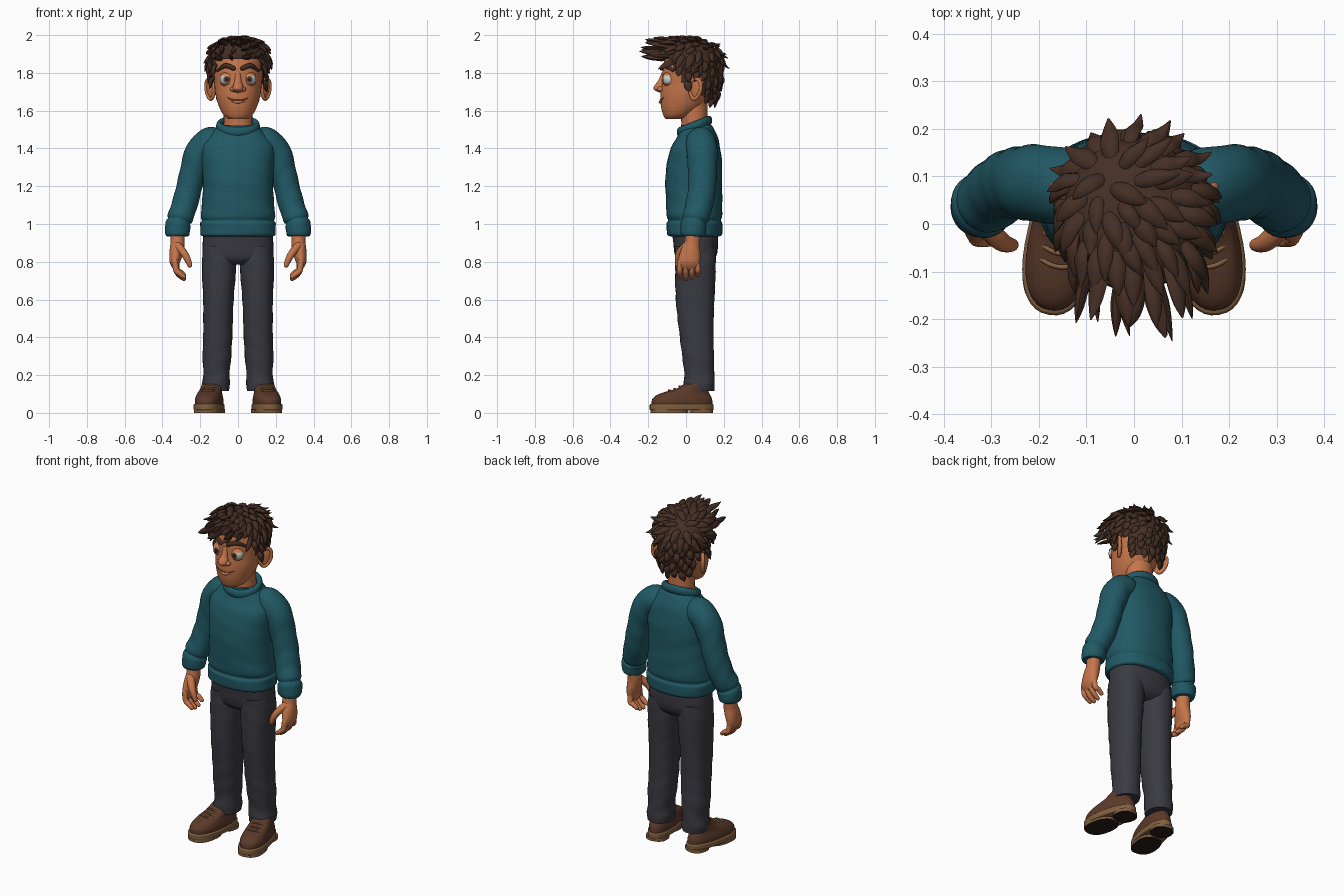
import bpy, bmesh, math, random
from math import sin, cos, pi, copysign, radians
from mathutils import Vector, Matrix

random.seed(7)
cube = bpy.data.objects.get("Cube")
if cube:
    bpy.data.objects.remove(cube, do_unlink=True)


def material(name, r, g, b):
    m = bpy.data.materials.new(name)
    m.use_nodes = True
    m.diffuse_color = (r, g, b, 1)
    node = next(n for n in m.node_tree.nodes if n.type == 'BSDF_PRINCIPLED')
    node.inputs["Base Color"].default_value = (r, g, b, 1)
    node.inputs["Roughness"].default_value = 0.7
    return m


SKIN = material("skin", 0.56, 0.18, 0.07)
LIP = material("lip", 0.28, 0.07, 0.035)
HAIR = material("dark_brown_hair", 0.06, 0.028, 0.018)
WOOL = material("teal_wool", 0.015, 0.1, 0.13)
DENIM = material("charcoal_denim", 0.042, 0.042, 0.054)
LEATHER = material("brown_leather", 0.105, 0.042, 0.023)
TAN = material("tan_sole", 0.22, 0.115, 0.05)
DARK = material("near_black", 0.02, 0.013, 0.01)
WHITE = material("eye_white", 0.6, 0.6, 0.58)
IRIS = material("brown_iris", 0.12, 0.06, 0.035)


def slope(d0, d1):
    if d0 * d1 <= 0:
        return 0
    return copysign(min(abs(d0 + d1) / 2, 3 * abs(d0), 3 * abs(d1)), d0)


def spline(pts, steps, closed):
    """Smooth samples through control points, without overshoot."""
    n, out = len(pts), []
    for i in range(n if closed else n - 1):
        quad = [pts[(i + k) % n if closed else min(max(i + k, 0), n - 1)] for k in (-1, 0, 1, 2)]
        for s in range(steps):
            t, row = s / steps, []
            for a, b, c, d in zip(*quad):
                m0, m1 = slope(b - a, c - b), slope(c - b, d - c)
                row.append(b + (c - b) * t * t * (3 - 2 * t) + m0 * t * (t - 1) ** 2 + m1 * t * t * (t - 1))
            out.append(row)
    return out if closed else out + [list(pts[-1])]


def add_tube(bm, pts, n=24, steps=5, flat=False, ref=(0, 1, 0), power=2, taper=0, fold=0,
             closed=False, rounded=False):
    """Skin of elliptical rings; each point is x, y, z, width radius, depth radius."""
    rows = spline(pts, steps, closed)
    if rounded:
        for end, nxt in ((0, 1), (-1, -2)):
            p, r = Vector(rows[end][:3]), rows[end][3:]
            out = (p - Vector(rows[nxt][:3])).normalized()
            for a in (0.6, 1.1, 1.45):
                row = [*(p + out * min(r) * sin(a)), r[0] * cos(a), r[1] * cos(a)]
                rows.insert(0 if end == 0 else len(rows), row)
    count, rings = len(rows), []
    for i, (x, y, z, rx, ry) in enumerate(rows):
        v, u = Vector((1, 0, 0)), Vector((0, 1, 0))
        if not flat:
            a = rows[(i - 1) % count if closed else max(i - 1, 0)]
            b = rows[(i + 1) % count if closed else min(i + 1, count - 1)]
            t = (Vector(b[:3]) - Vector(a[:3])).normalized()
            u = Vector(ref)
            u = (u - t * u.dot(t)).normalized()
            v = u.cross(t)
        ring = []
        for k in range(n):
            ang = 2 * pi * k / n
            c, s = cos(ang), sin(ang)
            c, s = copysign(abs(c) ** (2 / power), c), copysign(abs(s) ** (2 / power), s)
            g = 1 + fold * sin(60 * z + 3 * c + 2 * s)
            ring.append(bm.verts.new(Vector((x, y, z)) + v * (rx * c * g * (1 - taper * s)) + u * (ry * s * g)))
        rings.append(ring)
    for i in range(count if closed else count - 1):
        a, b = rings[i], rings[(i + 1) % count]
        for k in range(n):
            bm.faces.new((a[k], a[(k + 1) % n], b[(k + 1) % n], b[k]))
    if not closed:
        bm.faces.new(rings[0])
        bm.faces.new(rings[-1])


def finish(bm, name, *mats, mirror=False, xf=None, rule=None):
    if xf:
        bm.transform(xf)
    bmesh.ops.recalc_face_normals(bm, faces=bm.faces[:])
    if rule:
        for f in bm.faces:
            f.material_index = rule(f)
    mesh = bpy.data.meshes.new(name)
    bm.to_mesh(mesh)
    bm.free()
    for m in mats:
        mesh.materials.append(m)
    mesh.shade_smooth()
    mesh.set_sharp_from_angle(angle=radians(55))
    ob = bpy.data.objects.new(name, mesh)
    bpy.context.scene.collection.objects.link(ob)
    if mirror:
        ob.modifiers.new("mirror", 'MIRROR').use_mirror_merge = False
    return ob


def part(name, pts, mat, mirror=False, xf=None, **kw):
    bm = bmesh.new()
    add_tube(bm, pts, **kw)
    return finish(bm, name, mat, mirror=mirror, xf=xf)


def stack(name, rings, mat, **kw):
    """Horizontal rings centred on x = 0: z, y, width radius, depth radius."""
    return part(name, [(0, y, z, rx, ry) for z, y, rx, ry in rings], mat, flat=True, **kw)


def ball(bm, centre, size, turn=None):
    m = Matrix.Translation(centre) @ (turn or Matrix()) @ Matrix.Diagonal((*size, 1))
    bmesh.ops.create_uvsphere(bm, u_segments=24, v_segments=24, radius=1, matrix=m)


# Head, neck and nose
stack("head", [(1.555, -.065, .045, .042), (1.575, -.045, .075, .075), (1.62, -.02, .1, .112),
               (1.68, 0, .118, .136), (1.74, .015, .125, .145), (1.8, .02, .13, .145),
               (1.86, .025, .13, .14), (1.91, .02, .115, .12), (1.945, .01, .07, .08)], SKIN, n=40)
stack("neck", [(1.46, .05, .085, .075), (1.54, .045, .076, .07), (1.68, .04, .08, .075)], SKIN)
stack("nose", [(1.805, -.115, .014, .012), (1.76, -.126, .018, .021), (1.732, -.137, .027, .031),
               (1.716, -.139, .03, .033), (1.702, -.13, .024, .025), (1.693, -.122, .006, .008)], SKIN)
bm = bmesh.new()
ball(bm, (.026, -.134, 1.714), (.016, .019, .014))
finish(bm, "nostrils", SKIN, mirror=True)

# Ears: a thin dish turned outward with a rolled rim
turn = Matrix.Rotation(radians(-36), 4, 'Z') @ Matrix.Rotation(radians(-8), 4, 'X')
bm = bmesh.new()
ball(bm, (0, 0, 0), (.012, .038, .056))
loop = [(.005, .035 * cos(a) * (1 + .2 * sin(a)), .054 * sin(a), .01, .01)
        for a in (2 * pi * k / 12 for k in range(12))]
add_tube(bm, loop, n=10, steps=3, ref=(1, 0, 0), closed=True)
finish(bm, "ears", SKIN, mirror=True, xf=Matrix.Translation((.143, .052, 1.715)) @ turn)

# Eyes with coloured bands, and lids left as shells above and below
EYE = Vector((.06, -.089, 1.766))
POLE = Matrix.Rotation(pi / 2, 4, 'X')


def eye_band(face):
    angle = (face.calc_center_median() - EYE).angle(Vector((0, -1, 0)))
    return 2 if angle < radians(15) else 1 if angle < radians(30) else 0


bm = bmesh.new()
ball(bm, EYE, (.036,) * 3, POLE)
finish(bm, "eyes", WHITE, IRIS, DARK, mirror=True, rule=eye_band)
bm = bmesh.new()
ball(bm, EYE, (.0395,) * 3)
gap = [f for f in bm.faces if -.02 < f.calc_center_median().z - EYE.z < .018]
bmesh.ops.delete(bm, geom=gap, context='FACES')
finish(bm, "eyelids", SKIN, mirror=True)
part("eyebrows", [(.022, -.13, 1.823, .01, .012), (.065, -.114, 1.839, .01, .013), (.108, -.068, 1.812, .006, .007)],
     HAIR, mirror=True, ref=(0, 0, 1), n=12, rounded=True)

# Mouth
smile = [(.06, -.113, 1.672, .003, .002), (.035, -.128, 1.66, .005, .003), (0, -.135, 1.656, .006, .003)]
part("mouth_line", smile + [(-x, *rest) for x, *rest in smile[-2::-1]], LIP, ref=(0, 0, 1), n=10, rounded=True)
lip = [(.034, -.124, 1.652, .006, .004), (0, -.133, 1.645, .012, .008), (-.034, -.124, 1.652, .006, .004)]
part("lower_lip", lip, SKIN, ref=(0, 0, 1), n=12, rounded=True)


# Hair: a scalp cap trimmed at the hairline, covered in pointed tufts
def hairline(y):
    for limit, z in ((-.07, 1.875), (-.015, 1.82), (.025, 1.755), (.09, 1.785)):
        if y < limit:
            return z
    return 1.665


cap = [(1.62, .02, .1, .115), (1.7, .015, .128, .15), (1.78, .025, .14, .155), (1.86, .025, .148, .155),
       (1.92, .015, .132, .145), (1.955, 0, .095, .11), (1.97, -.01, .045, .055), (1.973, -.01, .005, .005)]
bm = bmesh.new()
add_tube(bm, [(0, y, z, rx, ry) for z, y, rx, ry in cap], n=40, flat=True)
bmesh.ops.recalc_face_normals(bm, faces=bm.faces[:])
bare = [f for f in bm.faces if f.calc_center_median().z < hairline(f.calc_center_median().y)]
bmesh.ops.delete(bm, geom=bare, context='FACES')
bm.normal_update()
spots = [(f.calc_center_median(), f.normal.copy()) for f in bm.faces]
finish(bm, "scalp_cap", HAIR)

CROWN = Vector((-.06, .1, 1.94))
random.shuffle(spots)
roots, bm = [], bmesh.new()
for p, nrm in spots:
    if any((p - q).length < .031 for q in roots):
        continue
    roots.append(p)
    flow = p - CROWN
    flow = (flow - nrm * flow.dot(nrm)).normalized()
    flow += nrm.cross(flow) * random.uniform(-.1, .45)
    length, lift = random.uniform(.07, .095), random.uniform(.008, .022)
    if p.z > 1.86 and p.y < 0:
        front = min(1, -p.y / .09)
        flow = flow.lerp(Vector((random.uniform(-.25, .35), -1, .08)), front)
        length += .02 * front
    elif p.z < 1.87:
        length = .055
        if p.y < .06:
            flow = flow.lerp(Vector((0, .1, -1)), .8)
    elif p.y > .1:
        lift += .015
    flow.normalize()
    w = random.uniform(.017, .022)
    path = []
    for along, up, size in ((-.1, -.012, .6), (.3, .01, 1), (.7, .013, .75), (1, lift, .08)):
        q = p + flow * length * along + nrm * up
        path.append((q.x, q.y, min(q.z, 1.987), w * size, w * size * .6))
    add_tube(bm, path, n=8, steps=3, ref=nrm)
finish(bm, "hair_tufts", HAIR)

# Sweater
stack("sweater_body", [(.935, .045, .185, .13), (.947, .045, .199, .146), (1, .045, .2, .148),
                       (1.018, .045, .19, .139), (1.045, .044, .197, .147), (1.12, .043, .19, .149),
                       (1.22, .04, .186, .15), (1.32, .045, .192, .146), (1.4, .05, .196, .131),
                       (1.46, .06, .16, .108), (1.5, .06, .125, .09), (1.525, .055, .1, .08)],
      WOOL, n=48, power=2.3, fold=.006)
part("sweater_collar", [(.1 * cos(a), .045 + .078 * sin(a), 1.518 + .03 * sin(a), .016, .025)
                        for a in (2 * pi * k / 16 for k in range(16))],
     WOOL, closed=True, ref=(0, 0, 1), n=14)
part("sleeves", [(.08, .07, 1.455, .05, .055), (.145, .08, 1.435, .078, .08), (.2, .085, 1.385, .078, .082),
                 (.232, .087, 1.3, .071, .077), (.257, .085, 1.2, .068, .074), (.283, .07, 1.1, .068, .072),
                 (.306, .05, 1.035, .068, .07), (.312, .045, 1.015, .06, .061), (.317, .041, .995, .068, .069),
                 (.322, .037, .95, .065, .067), (.323, .036, .935, .056, .058)],
     WOOL, mirror=True, n=32, fold=.018)

# Hands
part("palms", [(.32, .038, .96, .036, .04), (.32, .033, .9, .038, .041), (.327, .024, .85, .036, .053),
               (.334, .016, .8, .028, .058), (.328, .013, .772, .019, .05)], SKIN, mirror=True, rounded=True)
bm = bmesh.new()
for i, drop in enumerate((.01, 0, .004, .02)):
    y = -.03 + .029 * i
    add_tube(bm, [(.333, y, .8, .016, .016), (.327, y * 1.1, .755, .0155, .0155),
                  (.308, y * 1.12, .727 + drop, .0145, .0145), (.286, y * 1.1, .71 + drop, .012, .012)],
             n=12, rounded=True)
add_tube(bm, [(.32, .005, .885, .022, .024), (.288, -.03, .848, .02, .022),
              (.266, -.043, .81, .017, .017), (.255, -.044, .782, .013, .013)], n=14, rounded=True)
finish(bm, "fingers", SKIN, mirror=True)

# Trousers
stack("trouser_seat", [(.97, .045, .18, .122), (.9, .051, .187, .118), (.85, .052, .188, .114),
                       (.81, .05, .175, .1), (.785, .05, .13, .07)], DENIM, n=40, power=2.4)
part("trouser_legs", [(.098, .051, .88, .084, .108), (.1, .05, .78, .091, .108), (.104, .048, .6, .081, .102),
                      (.107, .055, .42, .077, .09), (.112, .064, .3, .076, .084), (.114, .07, .2, .069, .079),
                      (.117, .07, .15, .074, .082), (.117, .07, .115, .07, .079)],
     DENIM, mirror=True, flat=True, n=32, power=2.2, fold=.016)
bm = bmesh.new()

# Shoes, built straight and then turned toes-out
FOOT = Matrix.Translation((.146, -.003, 0)) @ Matrix.Rotation(radians(10), 4, 'Z')
shoe = dict(mirror=True, xf=FOOT, n=40, power=2.3, taper=.12)
stack("shoe_welts", [(.014, -.02, .07, .165), (.02, -.02, .075, .171), (.04, -.02, .075, .171),
                     (.048, -.02, .07, .166)], TAN, **shoe)
stack("shoe_uppers", [(.04, -.018, .068, .163), (.065, -.018, .069, .162), (.088, -.013, .065, .15),
                      (.107, .002, .06, .124), (.127, .036, .056, .088), (.152, .062, .053, .07)], LEATHER, **shoe)
for name, y, wide, deep in (("fore_treads", -.085, .071, .101), ("heel_treads", .085, .062, .062)):
    bm.free()
    bm = bmesh.new()
    add_tube(bm, [(0, y, 0, wide, deep), (0, y, .02, wide, deep)], n=32, steps=1, flat=True, power=2.4)
    finish(bm, name, TAN, DARK, mirror=True, xf=FOOT, rule=lambda f: int(f.normal.z < -.9))
    bm = bmesh.new()
for y, z in ((-.032, .141), (-.06, .128), (-.088, .12)):
    add_tube(bm, [(.04, y + .012, z - .012, .005, .005), (.02, y + .003, z - .001, .005, .005),
                  (0, y, z, .005, .005), (-.02, y + .003, z - .001, .005, .005),
                  (-.04, y + .012, z - .012, .005, .005)], n=8, ref=(0, 0, 1), rounded=True)
finish(bm, "shoe_laces", TAN, mirror=True, xf=FOOT)
